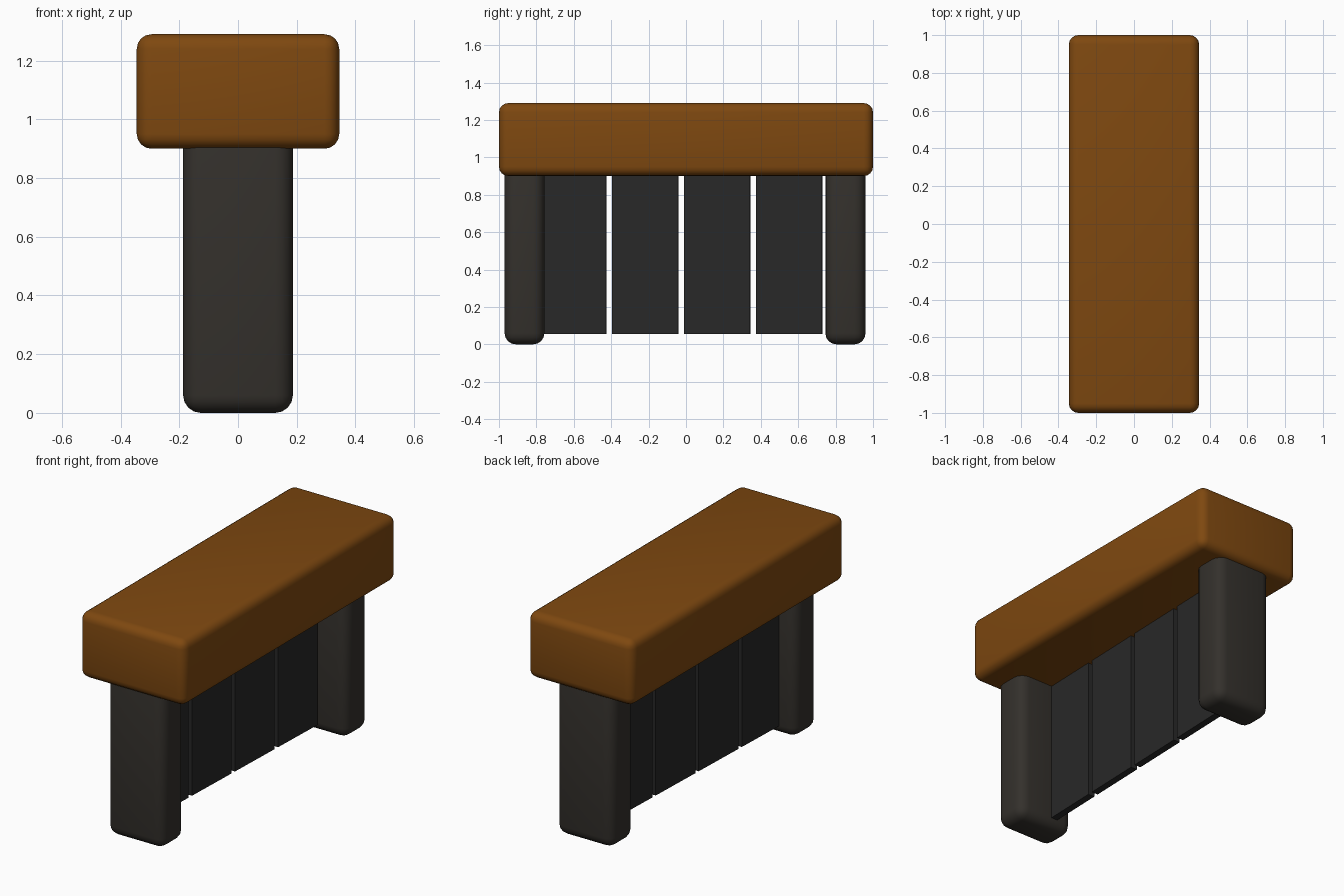
import bpy
from math import radians
from mathutils import Matrix

if "Cube" in bpy.data.objects:
    bpy.data.objects.remove(bpy.data.objects["Cube"])


def material(name, rgb):
    mat = bpy.data.materials.new(name)
    mat.diffuse_color = (*rgb, 1)
    mat.use_nodes = True
    mat.node_tree.nodes["Principled BSDF"].inputs["Base Color"].default_value = mat.diffuse_color
    return mat


def box(name, lo, hi, mat, bevel=0.0):
    size = [b - a for a, b in zip(lo, hi)]
    centre = [(a + b) / 2 for a, b in zip(lo, hi)]
    bpy.ops.mesh.primitive_cube_add(size=1, location=centre)
    ob = bpy.context.object
    ob.name = name
    ob.scale = size
    bpy.ops.object.transform_apply(location=False, rotation=False, scale=True)
    ob.data.materials.append(mat)
    if bevel:
        mod = ob.modifiers.new("rounding", 'BEVEL')
        mod.width = bevel
        mod.segments = 4
        bpy.ops.object.modifier_apply(modifier=mod.name)
        bpy.ops.object.shade_smooth_by_angle(angle=radians(40))
    return ob


wood = material("brown_wood", (0.21, 0.065, 0.005))
dark = material("dark_leg", (0.034, 0.03, 0.025))
black = material("black_panel", (0.021, 0.021, 0.021))

# Thick rounded top
box("top_slab", (-0.345, -1, 0.90), (0.345, 1, 1.29), wood, 0.05)

# Two rounded legs, slightly sunk into the top
box("front_leg", (-0.187, -0.97, 0), (0.187, -0.757, 0.97), dark, 0.06)
box("back_leg", (-0.187, 0.745, 0), (0.187, 0.96, 0.97), dark, 0.06)

# Row of flat panels, turned very slightly as a group
turn = Matrix.Translation((-0.033, 0, 0)) @ Matrix.Rotation(radians(-1.85), 4, 'Z')
for i in range(4):
    y = -0.78 + 0.385 * i
    panel = box(f"panel_{i + 1}", (-0.021, y, 0.055), (0.021, y + 0.354, 0.93), black)
    panel.matrix_world = turn @ Matrix.Translation(panel.location)
